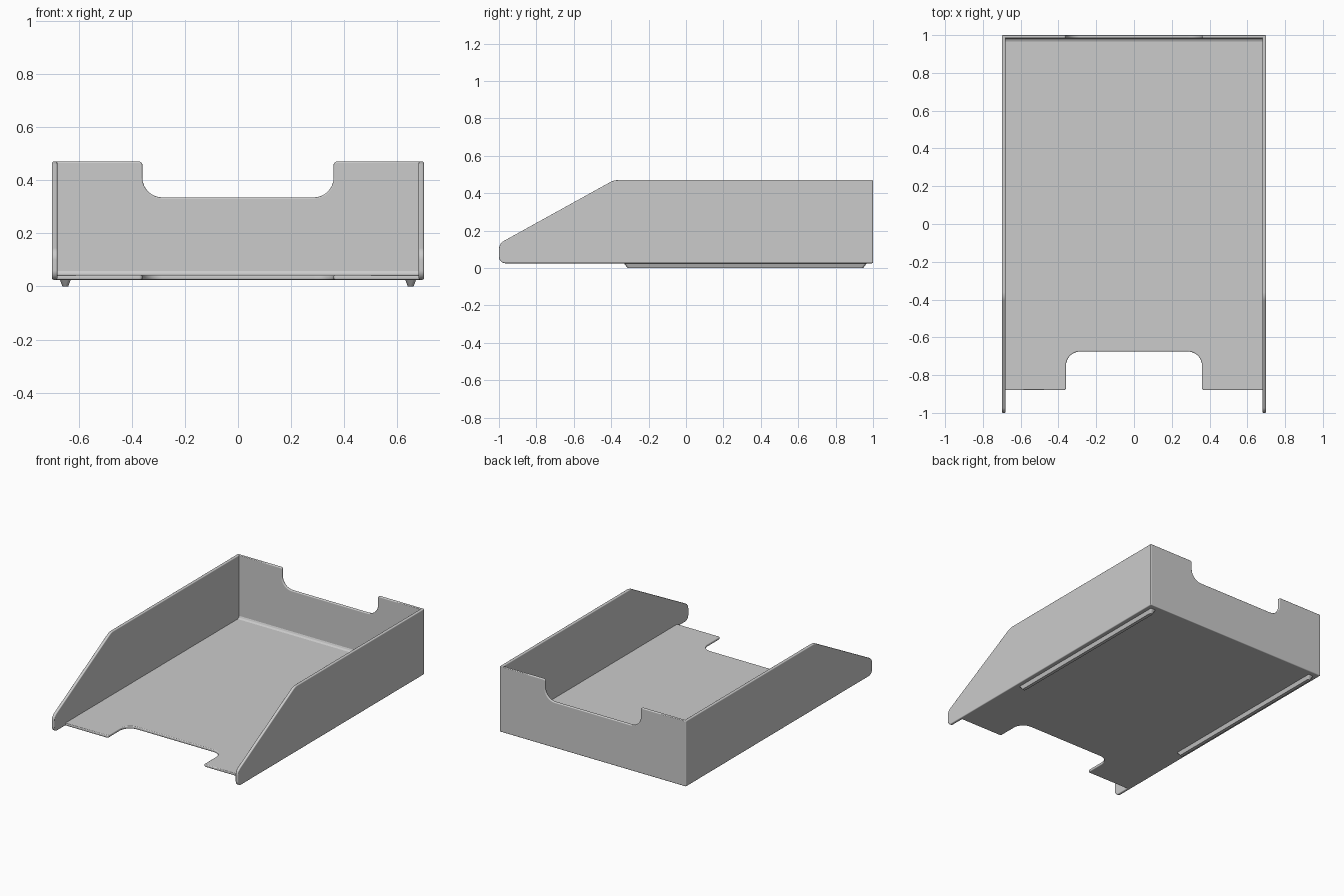
import bpy, bmesh, math
from mathutils import Vector

if "Cube" in bpy.data.objects:
    bpy.data.objects.remove(bpy.data.objects["Cube"])


def rounded(points, steps=8):
    """Turn (u, v, radius) corners into an outline with filleted corners."""
    out = []
    n = len(points)
    for i, (u, v, r) in enumerate(points):
        p = Vector((u, v))
        if r == 0:
            out.append(p)
            continue
        a = (Vector(points[i - 1][:2]) - p).normalized()
        b = (Vector(points[(i + 1) % n][:2]) - p).normalized()
        half = a.angle(b) / 2
        centre = p + (a + b).normalized() * (r / math.sin(half))
        s = p + a * (r / math.tan(half)) - centre
        e = p + b * (r / math.tan(half)) - centre
        total = s.angle_signed(e)
        for k in range(steps + 1):
            t = -total * k / steps
            c, d = math.cos(t), math.sin(t)
            out.append(centre + Vector((s.x * c - s.y * d, s.x * d + s.y * c)))
    return out


AXES = {"x": lambda u, v, w: (w, u, v),
        "y": lambda u, v, w: (u, w, v),
        "z": lambda u, v, w: (u, v, w)}


def panel(name, points, axis, lo, hi, bevel=0.0, mirror=False, shape=None):
    """Extrude an outline along an axis, rounding its rims."""
    place = AXES[axis]
    bm = bmesh.new()
    outline = rounded(points)
    low = [bm.verts.new(place(p.x, p.y, lo)) for p in outline]
    high = [bm.verts.new(place(p.x, p.y, hi)) for p in outline]
    bm.faces.new(low)
    bm.faces.new(high)
    n = len(low)
    for i in range(n):
        j = (i + 1) % n
        bm.faces.new((low[i], low[j], high[j], high[i]))
    if shape:
        for v in low:
            shape(v)
    bmesh.ops.recalc_face_normals(bm, faces=bm.faces)
    if bevel:
        loops = (set(low), set(high))
        rims = [e for e in bm.edges if any(set(e.verts) <= s for s in loops)]
        bmesh.ops.bevel(bm, geom=rims, offset=bevel, segments=4, profile=0.5,
                        affect='EDGES', clamp_overlap=True)
    mesh = bpy.data.meshes.new(name)
    bm.to_mesh(mesh)
    bm.free()
    ob = bpy.data.objects.new(name, mesh)
    bpy.context.collection.objects.link(ob)
    bpy.ops.object.select_all(action='DESELECT')
    ob.select_set(True)
    bpy.context.view_layer.objects.active = ob
    bpy.ops.object.shade_smooth_by_angle(angle=math.radians(35))
    if mirror:
        ob.modifiers.new("Mirror", 'MIRROR')
    ob.modifiers.new("Normals", 'WEIGHTED_NORMAL').keep_sharp = True
    return ob


# Side walls with sloping front
panel("side_wall", [(-1, 0.025, 0.035), (1, 0.025, 0.006), (1, 0.47, 0.006),
                    (-0.385, 0.47, 0.09), (-1, 0.13, 0.05)],
      "x", 0.68, 0.70, 0.008, mirror=True)

# Floor with front finger notch
panel("floor", [(-0.692, -0.88, 0), (-0.36, -0.88, 0.012), (-0.36, -0.675, 0.075),
                (0.36, -0.675, 0.075), (0.36, -0.88, 0.012), (0.692, -0.88, 0),
                (0.692, 0.992, 0), (-0.692, 0.992, 0)],
      "z", 0.025, 0.043, 0.006)

# Back wall with top notch
panel("back_wall", [(-0.692, 0.025, 0), (0.692, 0.025, 0), (0.692, 0.47, 0),
                    (0.36, 0.47, 0.012), (0.36, 0.335, 0.075),
                    (-0.36, 0.335, 0.075), (-0.36, 0.47, 0.012), (-0.692, 0.47, 0)],
      "y", 0.983, 1.0, 0.006)

# Small fillet where the floor meets the back wall
panel("back_fillet", [(0.967, 0.043, 0), (0.983, 0.043, 0.0), (0.983, 0.059, 0),
                      (0.978, 0.048, 0.006)], "x", -0.682, 0.682)


# Tapered foot rails
def taper(v):
    v.co.x += 0.011 if v.co.x < 0.65 else -0.011
    v.co.y += 0.022 if v.co.y < 0.3 else -0.022


panel("foot_rail", [(0.628, -0.335, 0.012), (0.672, -0.335, 0.012),
                    (0.672, 0.97, 0.012), (0.628, 0.97, 0.012)],
      "z", 0.0, 0.03, mirror=True, shape=taper)
